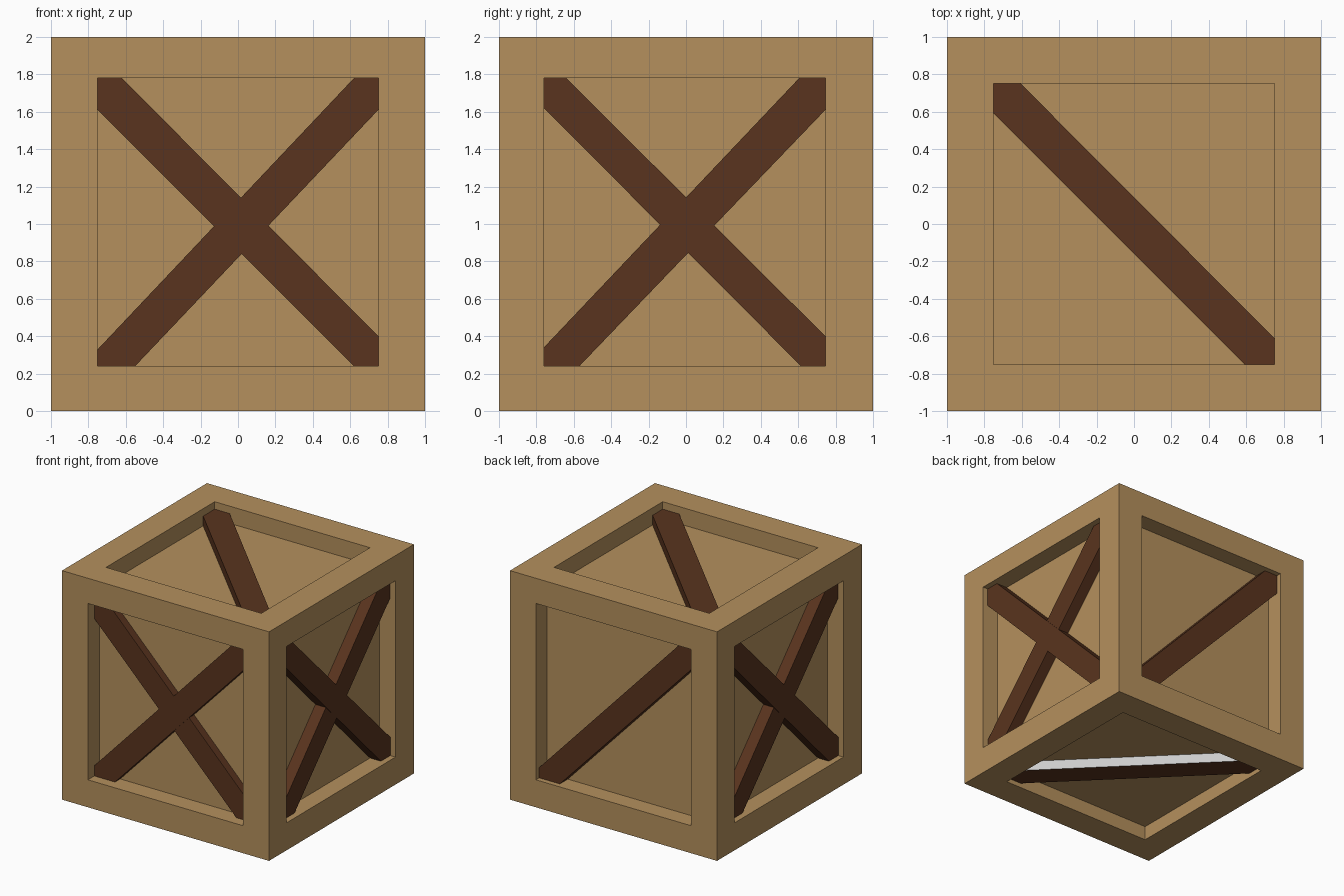
import bpy, bmesh
from mathutils import Vector

if "Cube" in bpy.data.objects:
    bpy.data.objects.remove(bpy.data.objects["Cube"])


def material(name, rgb):
    m = bpy.data.materials.new(name)
    m.diffuse_color = (*rgb, 1)
    m.use_nodes = True
    m.node_tree.nodes["Principled BSDF"].inputs["Base Color"].default_value = m.diffuse_color
    return m


TAN = material("light_wood", (0.46, 0.28, 0.11))
BROWN = material("dark_wood", (0.10, 0.034, 0.013))
GREY = material("bare_grey", (0.8, 0.8, 0.8))
CENTRE = Vector((0, 0, 1))

# Each face: right axis, up axis, outward axis, opening (u0, u1, v0, v1), panel depth
FACES = {
    "front": ((1, 0, 0), (0, 0, 1), (0, -1, 0), (-.75, .75, -.76, .78), .16),
    "right": ((0, 1, 0), (0, 0, 1), (1, 0, 0), (-.76, .745, -.76, .78), .155),
    "back": ((-1, 0, 0), (0, 0, 1), (0, 1, 0), (-.75, .75, -.76, .78), .155),
    "left": ((0, -1, 0), (0, 0, 1), (-1, 0, 0), (-.76, .745, -.76, .78), .155),
    "top": ((1, 0, 0), (0, 1, 0), (0, 0, 1), (-.75, .75, -.75, .75), .15),
    "bottom": ((1, 0, 0), (0, -1, 0), (0, 0, -1), (-.75, .75, -.75, .75), .125),
}


def place(face, u, v, depth):
    U, V, N = (Vector(a) for a in FACES[face][:3])
    return CENTRE + U * u + V * v + N * (1 - depth)


def finish(bm, name, mats):
    bmesh.ops.recalc_face_normals(bm, faces=bm.faces[:])
    me = bpy.data.meshes.new(name)
    bm.to_mesh(me)
    bm.free()
    for m in mats:
        me.materials.append(m)
    ob = bpy.data.objects.new(name, me)
    bpy.context.collection.objects.link(ob)
    return ob


# Crate body: a cube with a recessed panel in every face
bm = bmesh.new()
bmesh.ops.create_cube(bm, size=2)
bmesh.ops.translate(bm, verts=bm.verts[:], vec=CENTRE)
sides = bm.faces[:]
for f in sides:
    f.normal_update()
    bmesh.ops.inset_individual(bm, faces=[f], thickness=.25, depth=0)
for f in sides:
    n = f.normal.copy()
    name = max(FACES, key=lambda k: n.dot(Vector(FACES[k][2])))
    U, V, N, (u0, u1, v0, v1), depth = FACES[name]
    for v in f.verts:
        p = v.co - CENTRE
        v.co = place(name, u1 if p.dot(Vector(U)) > 0 else u0,
                     v1 if p.dot(Vector(V)) > 0 else v0, 0)
    panel = bmesh.ops.extrude_discrete_faces(bm, faces=[f])["faces"][0]
    bmesh.ops.translate(bm, verts=panel.verts[:], vec=-n * depth)
finish(bm, "crate_body", [TAN])


# Diagonal plank trimmed to the opening; cuts = trimmed lengths around its two ends
def brace(name, face, rising, cuts, depth, grey_side=False):
    u0, u1, v0, v1 = FACES[face][3]
    a, b, c, e = cuts
    if not rising:
        u0, u1, a, c = u1, u0, -a, -c
    pts = [(u0, v0), (u0 + a, v0), (u1, v1 - b), (u1, v1), (u1 - c, v1), (u0, v0 + e)]
    bm = bmesh.new()
    outer = [bm.verts.new(place(face, u, v, depth)) for u, v in pts]
    inner = [bm.verts.new(place(face, u, v, FACES[face][4] + .005)) for u, v in pts]
    bm.faces.new(outer)
    bm.faces.new(inner)
    for i in range(6):
        j = (i + 1) % 6
        f = bm.faces.new((outer[i], outer[j], inner[j], inner[i]))
        if grey_side and i == 1:
            f.material_index = 1
    finish(bm, name, [BROWN, GREY] if grey_side else [BROWN])


brace("front_brace_rising", "front", True, (.20, .17, .13, .09), .088)
brace("front_brace_falling", "front", False, (.13, .17, .13, .16), .092)
for side in ("right", "left"):
    brace(side + "_brace_falling", side, False, (.13, .16, .12, .16), .05)
    brace(side + "_brace_rising", side, True, (.19, .17, .14, .10), .054)
brace("back_brace", "back", True, (.20, .17, .13, .09), .045)
brace("top_brace", "top", False, (.16, .16, .145, .14), .065)
brace("bottom_brace", "bottom", True, (.15, .15, .15, .15), .04, grey_side=True)
